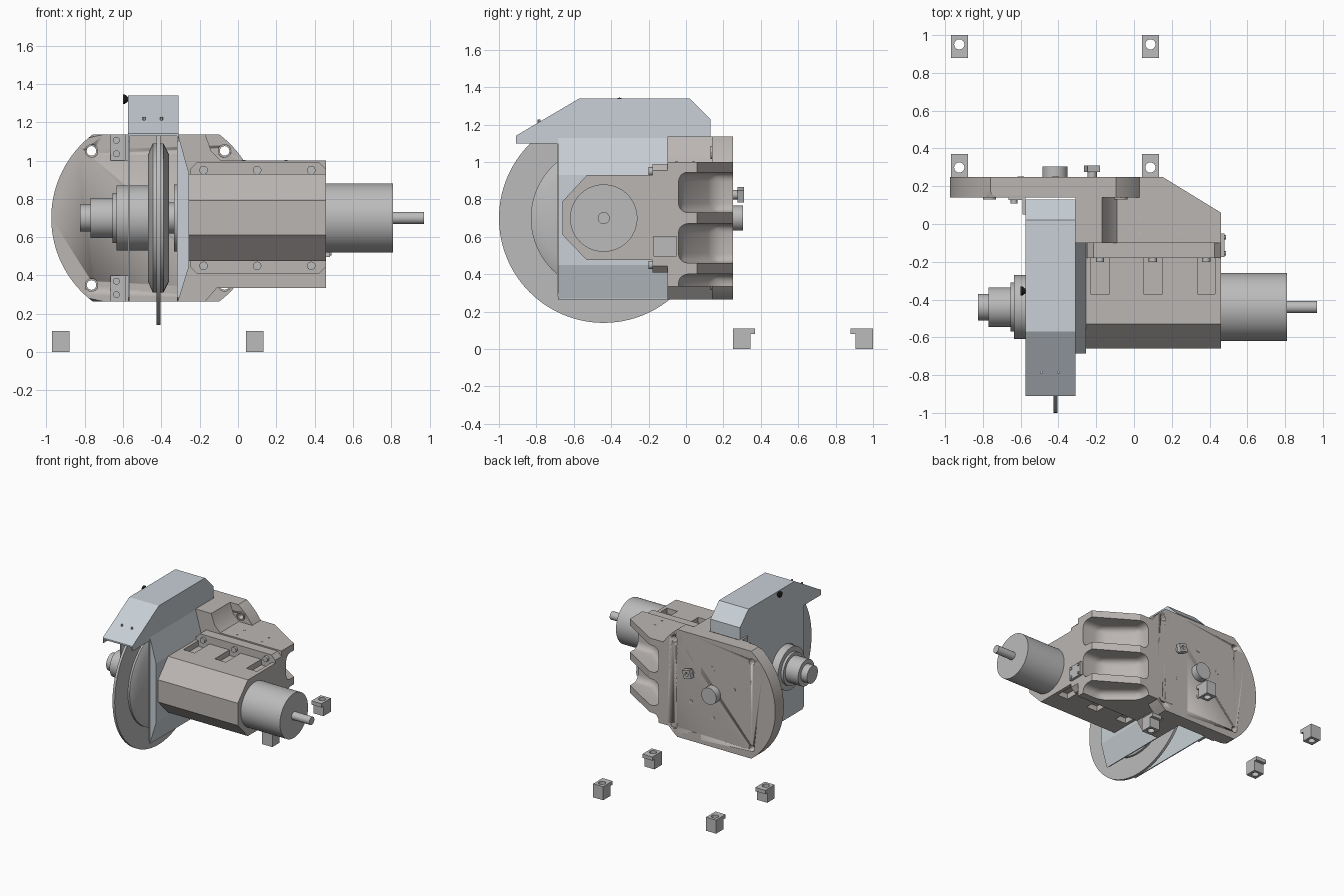
import bpy, bmesh, math

if "Cube" in bpy.data.objects:
    bpy.data.objects.remove(bpy.data.objects["Cube"])

def material(name, col):
    m = bpy.data.materials.new(name)
    m.diffuse_color = (*col, 1)
    m.use_nodes = True
    m.node_tree.nodes["Principled BSDF"].inputs["Base Color"].default_value = m.diffuse_color
    return m

CAST = material("cast_grey", (0.50, 0.47, 0.45))
SHEET = material("sheet_blue_grey", (0.58, 0.63, 0.67))
STEEL = material("steel", (0.5, 0.5, 0.5))
BLACK = material("black", (0.02, 0.02, 0.02))
ORDER = {'x': lambda p, q, a: (a, p, q), 'y': lambda p, q, a: (p, a, q), 'z': lambda p, q, a: (p, q, a)}

def finish(name, bm, mat, smooth=False):
    bmesh.ops.recalc_face_normals(bm, faces=bm.faces)
    me = bpy.data.meshes.new(name)
    bm.to_mesh(me)
    bm.free()
    ob = bpy.data.objects.new(name, me)
    bpy.context.collection.objects.link(ob)
    if mat:
        me.materials.append(mat)
    if smooth:
        select(ob)
        bpy.ops.object.shade_smooth_by_angle(angle=math.radians(30))
    return ob

def select(ob):
    bpy.ops.object.select_all(action='DESELECT')
    ob.select_set(True)
    bpy.context.view_layer.objects.active = ob

def prism(name, pts, axis, a, b, mat=None, bevel=0, pick=None, smooth=False):
    """Extrude a profile along an axis; optionally round the picked edges."""
    bm = bmesh.new()
    lo, hi = [[bm.verts.new(ORDER[axis](p, q, t)) for p, q in pts] for t in (a, b)]
    bm.faces.new(lo)
    bm.faces.new(hi)
    n = len(pts)
    for i in range(n):
        j = (i + 1) % n
        bm.faces.new((lo[i], lo[j], hi[j], hi[i]))
    if bevel:
        edges = [e for e in bm.edges if pick is None or all(pick(v.co) for v in e.verts)]
        bmesh.ops.bevel(bm, geom=edges, offset=bevel, segments=5, profile=0.5, affect='EDGES')
    return finish(name, bm, mat, smooth)

def box(name, x0, x1, y0, y1, z0, z1, mat=None, **kw):
    return prism(name, [(x0, y0), (x1, y0), (x1, y1), (x0, y1)], 'z', z0, z1, mat, **kw)

def lathe(name, prof, axis, p, q, mat=None, n=64):
    """Turn (position, radius) pairs around an axis through (p, q)."""
    bm = bmesh.new()
    rings = [[bm.verts.new(ORDER[axis](p + r * math.cos(2 * math.pi * i / n),
                                       q + r * math.sin(2 * math.pi * i / n), a)) for i in range(n)]
             for a, r in prof]
    for r0, r1 in zip(rings, rings[1:]):
        for i in range(n):
            j = (i + 1) % n
            bm.faces.new((r0[i], r0[j], r1[j], r1[i]))
    bm.faces.new(rings[0])
    bm.faces.new(rings[-1])
    return finish(name, bm, mat, True)

def rod(name, axis, a, b, p, q, r, mat=None, n=24):
    return lathe(name, [(a, r), (b, r)], axis, p, q, mat, n)

def cut(ob, cutters):
    for c in cutters:
        m = ob.modifiers.new("cut", 'BOOLEAN')
        m.operation, m.solver, m.object = 'DIFFERENCE', 'EXACT', c
        select(ob)
        bpy.ops.object.modifier_apply(modifier=m.name)
        bpy.data.objects.remove(c)

AY, AZ = -0.44, 0.70   # spindle axis

# Back plate: disc with flat top and bottom, rounded front rim on the left
R, CX = 0.547, -0.428
t0 = math.asin(0.435 / R)
arc = [(CX - R * math.cos(t), AZ + R * math.sin(t)) for t in [t0 - 2 * t0 * i / 40 for i in range(41)]]
right = [(min(2 * CX - x, 0.04), z) for x, z in reversed(arc)]
right = [p for i, p in enumerate(right) if p[0] < 0.04 or i in (0, 40)] 
plate = prism("back_plate", arc + right, 'y', 0.14, 0.25, CAST, bevel=0.035,
              pick=lambda c: c.y < 0.15 and c.x < -0.74, smooth=True)
HOLES = [(x, z) for x in (-0.765, -0.07) for z in (0.35, 1.05)]
cut(plate, [rod("cutter", 'y', 0.0, 0.4, x, z, 0.025) for x, z in HOLES])
for x, z in HOLES:
    ring = rod("plate_bushing", 'y', 0.13, 0.14, x, z, 0.035, CAST)
    cut(ring, [rod("cutter", 'y', 0.0, 0.4, x, z, 0.025)])
for i, (x, z) in enumerate([(-0.415, 0.90), (-0.415, 0.50), (-0.60, 0.78), (-0.22, 0.58)]):
    rod(f"plate_plug_{i}", 'y', 0.24, 0.252, x, z, 0.018, STEEL)

# Bearing block with sloped back and scooped pockets between ribs
block = prism("bearing_block", [(-0.31, 1.135), (-0.17, 1.135), (-0.14, 1.05), (-0.09, 1.0), (0.46, 1.0),
              (0.46, 0.335), (-0.11, 0.335), (-0.17, 0.265), (-0.31, 0.265)], 'y', -0.10, 0.25, CAST)
cut(block, [prism("cutter", [(0.15, 0.25), (0.46, 0.06), (0.7, 0.06), (0.7, 0.5), (0.15, 0.5)], 'z', 0, 2)])
pocket = [(0.7, -0.04), (0.30, -0.04), (0.07, 0.15), (0.07, 0.5), (0.7, 0.5)]
for z0, z1 in ((0.73, 0.945), (0.46, 0.67), (0.10, 0.40)):
    cut(block, [prism("cutter", pocket, 'z', z0, z1, bevel=0.05)])
select(block)
bpy.ops.object.shade_smooth_by_angle(angle=math.radians(30))
for x in (0.03, 0.25):
    for y in (-0.05, 0.04):
        rod("block_screw", 'z', 0.995, 1.003, x, y, 0.008, STEEL, 12)

# Motor housing with bolted flange and bolt access notches
housing = prism("motor_housing", [(-0.10, 0.93), (-0.53, 0.93), (-0.66, 0.79), (-0.66, 0.61), (-0.53, 0.475),
                (-0.10, 0.475)], 'x', -0.26, 0.46, CAST)
notches = [(-0.23, -0.13), (0.05, 0.15), (0.335, 0.43)]
for x0, x1 in notches:
    cut(housing, [box("cutter", x0, x1, -0.37, -0.18, 0.885, 1.1),
                  box("cutter", x0, x1, -0.37, -0.18, 0.3, 0.52)])
c = 0.035
prism("housing_flange", [(-0.25, 0.41 + c), (-0.25 + c, 0.41), (0.46 - c, 0.41), (0.46, 0.41 + c), (0.46, 0.99 - c),
      (0.46 - c, 0.99), (-0.25 + c, 0.99), (-0.25, 0.99 - c)], 'y', -0.18, -0.10, CAST)
for x0, x1 in notches:
    for z in (0.45, 0.95):
        rod("flange_bolt", 'y', -0.20, -0.17, (x0 + x1) / 2, z, 0.022, STEEL)

# Motor and shaft
lathe("motor", [(0.44, 0.18), (0.81, 0.18)], 'x', AY, AZ, STEEL, 96)
rod("motor_shaft", 'x', 0.80, 0.97, AY, AZ, 0.032, STEEL, 32)

# Data plate on the side
box("side_plate", 0.46, 0.48, -0.175, -0.05, 0.495, 0.605, STEEL)
for y in (-0.155, -0.07):
    for z in (0.515, 0.585):
        rod("side_plate_screw", 'x', 0.48, 0.488, y, z, 0.011, STEEL, 16)

# Cutting disc, clamping collars and stepped hub
lathe("cutting_disc", [(-0.425, 0.56), (-0.405, 0.56)], 'x', AY, AZ, STEEL, 128)
lathe("disc_collar", [(-0.47, 0.33), (-0.445, 0.39), (-0.39, 0.39), (-0.36, 0.33)], 'x', AY, AZ, STEEL, 96)
lathe("hub", [(-0.825, 0.07), (-0.77, 0.07), (-0.77, 0.105), (-0.655, 0.105), (-0.655, 0.13), (-0.635, 0.13),
      (-0.635, 0.17), (-0.46, 0.17)], 'x', AY, AZ, STEEL)
lathe("inner_hub", [(-0.37, 0.08), (-0.335, 0.08), (-0.335, 0.175), (-0.30, 0.175)], 'x', AY, AZ, STEEL)

# Guard: side walls, folded hood and tapered mounting panel
wall = [(-0.91, 1.10), (-0.91, 1.14), (-0.57, 1.34), (0.02, 1.34), (0.13, 1.23), (0.13, 0.265),
        (-0.67, 0.265), (-0.69, 0.285), (-0.69, 1.10)]
left_wall = prism("guard_left_wall", wall, 'x', -0.575, -0.567, SHEET)
cut(left_wall, [rod("cutter", 'x', -0.7, -0.5, AY, AZ, 0.175, n=64)])
prism("guard_right_wall", wall, 'x', -0.318, -0.31, SHEET)
prism("guard_hood", [(-0.91, 1.14), (-0.57, 1.34), (0.02, 1.34), (0.13, 1.23), (0.13, 1.13), (0.12, 1.13),
      (0.12, 1.226), (0.016, 1.33), (-0.567, 1.33), (-0.91, 1.128)], 'x', -0.575, -0.31, SHEET)
prism("guard_mount_panel", [(-0.312, 0.265), (-0.255, 0.45), (-0.255, 0.93), (-0.312, 1.135)],
      'y', -0.685, -0.10, SHEET)
for x in (-0.49, -0.40):
    rod("hood_screw", 'z', 1.20, 1.226, x, -0.785, 0.008, STEEL, 12)
lathe("guard_knob", [(-0.60, 0.024), (-0.59, 0.024), (-0.573, 0.01)], 'x', -0.355, 1.32, BLACK, 16)

# Angle brackets holding the guard to the plate
for z0 in (0.265, 1.0):
    z1 = z0 + 0.135
    box("bracket_foot", -0.665, -0.575, 0.127, 0.142, z0, z1, STEEL)
    box("bracket_leg", -0.59, -0.575, 0.05, 0.14, z0, z1, STEEL)
    for z in (z0 + 0.035, z0 + 0.105):
        rod("bracket_bolt", 'y', 0.108, 0.13, -0.635, z, 0.018, STEEL, 16)

# Rear pivot boss and square nut
rod("pivot_boss", 'y', 0.24, 0.305, -0.418, AZ, 0.067, STEEL, 48)
d = 0.042
rod("nut_stem", 'y', 0.24, 0.28, -0.222, 0.825, 0.025, STEEL)
nut = prism("square_nut", [(-0.222 + d * u, 0.825 + d * v) for u, v in ((1, .55), (-.55, 1), (-1, -.55), (.55, -1))],
            'y', 0.275, 0.31, STEEL)
cut(nut, [rod("cutter", 'y', 0.29, 0.4, -0.222, 0.825, 0.016)])

# Four clamp feet with a lip facing inwards and a bolt hole
for x in (-0.925, 0.087):
    for y, s in ((0.25, 1), (1.0, -1)):
        foot = prism("clamp_foot", [(y, 0), (y + s * 0.095, 0), (y + s * 0.095, 0.08), (y + s * 0.12, 0.08),
                     (y + s * 0.12, 0.11), (y, 0.11)], 'x', x - 0.045, x + 0.045, STEEL)
        cut(foot, [rod("cutter", 'z', -0.1, 0.2, x, y + s * 0.049, 0.027)])
